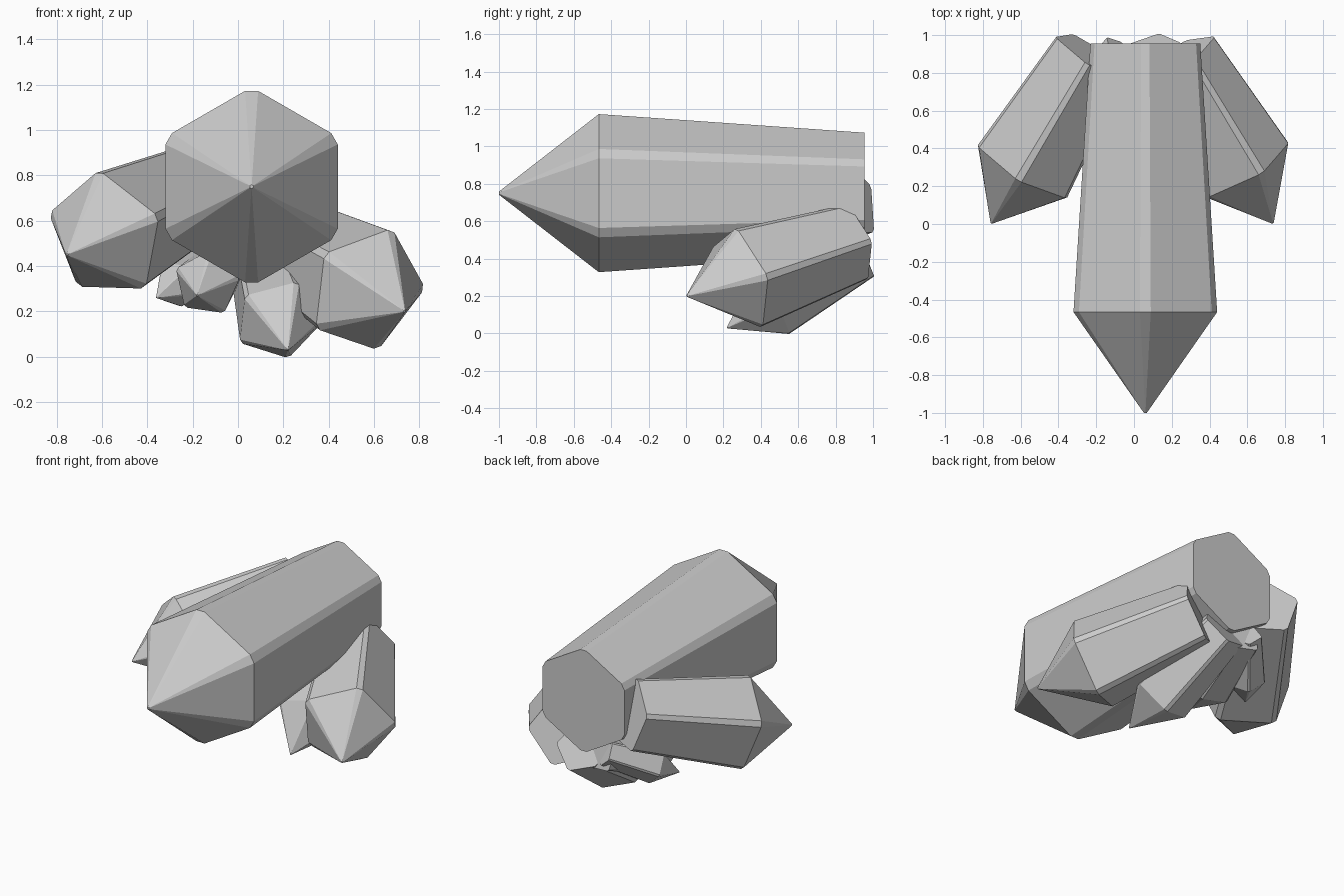
import bpy, bmesh
from math import cos, sin, pi, radians
from mathutils import Vector

if "Cube" in bpy.data.objects:
    bpy.data.objects.remove(bpy.data.objects["Cube"])

BEVEL = radians(3.9)   # half-angle of each cut corner
TAPER = 0.765          # root width relative to shoulder


def crystal(name, sides, tip, root, radius, shoulder, corner):
    """Faceted prism with chamfered edges: tapered root, wide shoulder, point.
    'corner' is the direction of one corner seen from the axis."""
    tip, root = Vector(tip), Vector(root)
    axis = (root - tip).normalized()
    u = Vector(corner)
    u = (u - axis * u.dot(axis)).normalized()
    v = axis.cross(u)
    bm = bmesh.new()
    rings = []
    for t, r in ((0, radius * 0.02), (shoulder, radius), (1, radius * TAPER)):
        centre = tip.lerp(root, t)
        ring = []
        for i in range(sides):
            for d in (-BEVEL, BEVEL):
                a = 2 * pi * i / sides + d
                ring.append(bm.verts.new(centre + (u * cos(a) + v * sin(a)) * r / cos(BEVEL)))
        rings.append(ring)
    n = sides * 2
    for lo, hi in zip(rings, rings[1:]):
        for i in range(n):
            j = (i + 1) % n
            bm.faces.new((lo[i], lo[j], hi[j], hi[i]))
    bm.faces.new(rings[0])
    bm.faces.new(rings[-1])
    bmesh.ops.recalc_face_normals(bm, faces=bm.faces[:])
    mesh = bpy.data.meshes.new(name)
    bm.to_mesh(mesh)
    bm.free()
    obj = bpy.data.objects.new(name, mesh)
    bpy.context.collection.objects.link(obj)
    return obj


# Large six-sided central crystal
crystal("main_crystal", 6, (0.06, -1.0, 0.75), (0.06, 0.955, 0.75), 0.4225, 0.273, (0, 0, 1))

# Five-sided side crystals
crystal("right_crystal", 5, (0.735, 0.005, 0.2), (0.235, 0.885, 0.487), 0.28, 0.33, (0.11, -0.034, 0.254))
crystal("left_crystal", 5, (-0.755, 0.005, 0.45), (-0.225, 0.897, 0.715), 0.282, 0.325, (-0.02, -0.048, 0.274))

# Small crystals underneath
crystal("lower_right_crystal", 5, (0.22, 0.22, 0.03), (0.1, 0.93, 0.43), 0.193, 0.33, (0.04, 0.1, -0.16))
crystal("lower_left_crystal", 5, (-0.18, 0.31, 0.27), (-0.05, 0.93, 0.43), 0.145, 0.33, (0.02, -0.05, 0.2))
crystal("tiny_crystal", 5, (-0.36, 0.58, 0.26), (-0.08, 0.93, 0.45), 0.11, 0.33, (-0.06, 0, 0.08))
